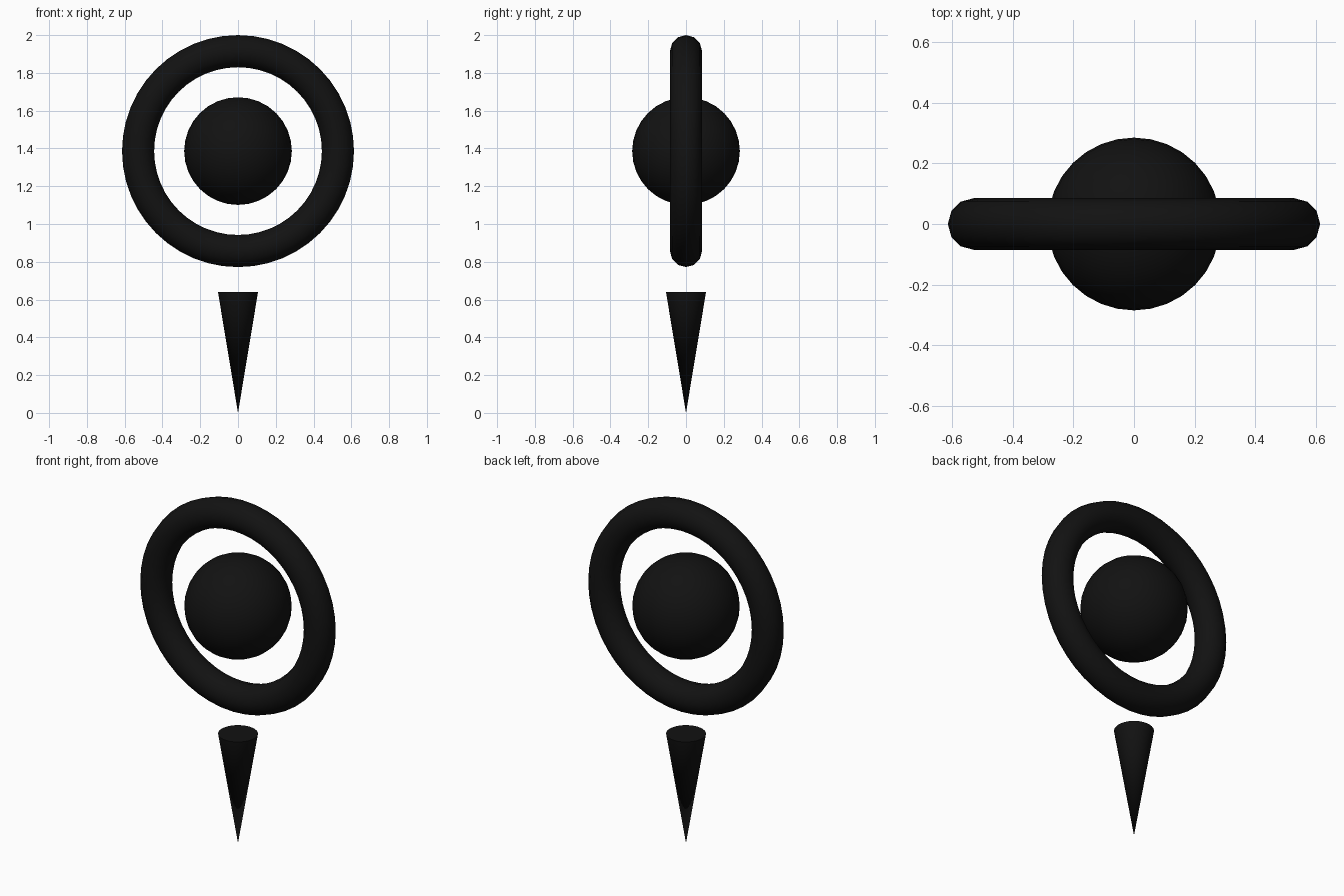
import bpy
from math import pi, radians

if "Cube" in bpy.data.objects:
    bpy.data.objects.remove(bpy.data.objects["Cube"])

CENTRE_Z = 1.386

black = bpy.data.materials.new("black")
black.diffuse_color = (0.006, 0.006, 0.006, 1)
black.use_nodes = True
black.node_tree.nodes["Principled BSDF"].inputs["Base Color"].default_value = black.diffuse_color


def finish(name, angle):
    """Name, colour and smooth the object just added."""
    ob = bpy.context.object
    ob.name = name
    ob.data.materials.append(black)
    bpy.ops.object.shade_smooth_by_angle(angle=radians(angle))


# Upright ring facing the front
bpy.ops.mesh.primitive_torus_add(
    major_segments=48, minor_segments=12, major_radius=0.529, minor_radius=0.085,
    location=(0, 0, CENTRE_Z), rotation=(pi / 2, 0, 0))
finish("ring", 40)

# Ball floating in the ring's centre
bpy.ops.mesh.primitive_uv_sphere_add(
    segments=32, ring_count=16, radius=0.285, location=(0, 0, CENTRE_Z))
finish("centre_ball", 40)

# Downward-pointing spike below the ring
bpy.ops.mesh.primitive_cone_add(
    vertices=32, radius1=0, radius2=0.106, depth=0.64, location=(0, 0, 0.32))
finish("spike", 40)
